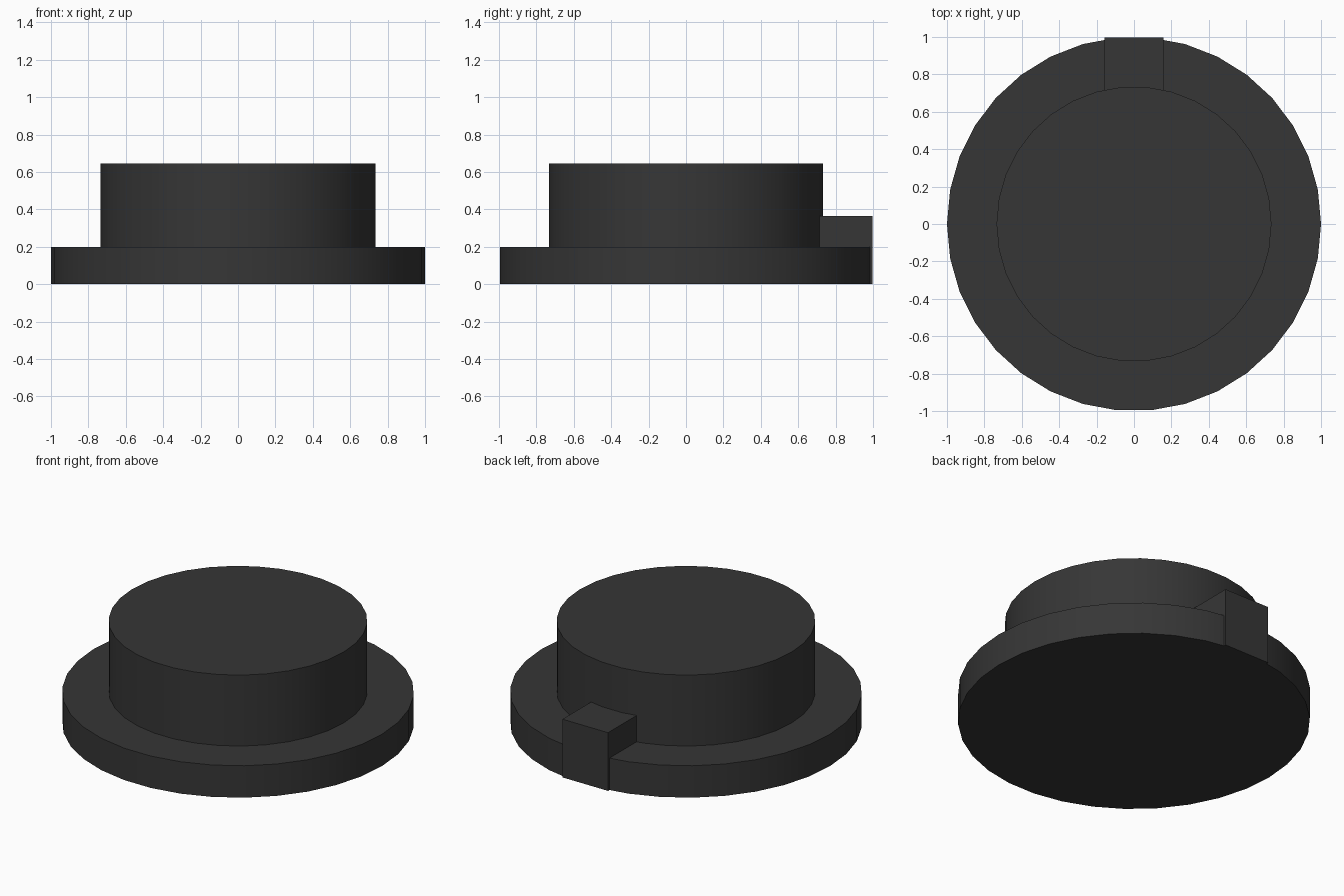
import bpy
import math

default = bpy.data.objects.get("Cube")
if default:
    bpy.data.objects.remove(default, do_unlink=True)

SIDES = 34

# Single dark plastic colour
dark = bpy.data.materials.new("dark_grey")
dark.use_nodes = True
colour = (0.037, 0.037, 0.037, 1)
dark.diffuse_color = colour
dark.node_tree.nodes["Principled BSDF"].inputs["Base Color"].default_value = colour


def disc(name, radius, bottom, top):
    """Upright smooth-sided cylinder with a corner on the +x axis."""
    bpy.ops.mesh.primitive_cylinder_add(
        vertices=SIDES, radius=radius, depth=top - bottom,
        location=(0, 0, (bottom + top) / 2), rotation=(0, 0, math.pi / 2))
    obj = bpy.context.object
    obj.name = name
    obj.data.materials.append(dark)
    bpy.ops.object.shade_smooth_by_angle(angle=math.radians(30))
    return obj


# Wide base flange and the raised button on it
disc("base_flange", 1.0, 0, 0.2)
disc("raised_button", 0.735, 0.2, 0.645)

# Locating key at the back, flush with the flange rim and bottom
inner, outer, height = 0.70, 0.998, 0.365
bpy.ops.mesh.primitive_cube_add(size=1, location=(0, (inner + outer) / 2, height / 2))
key = bpy.context.object
key.name = "locating_key"
key.scale = (0.316, outer - inner, height)
bpy.ops.object.transform_apply(location=False, rotation=False, scale=True)
key.data.materials.append(dark)
